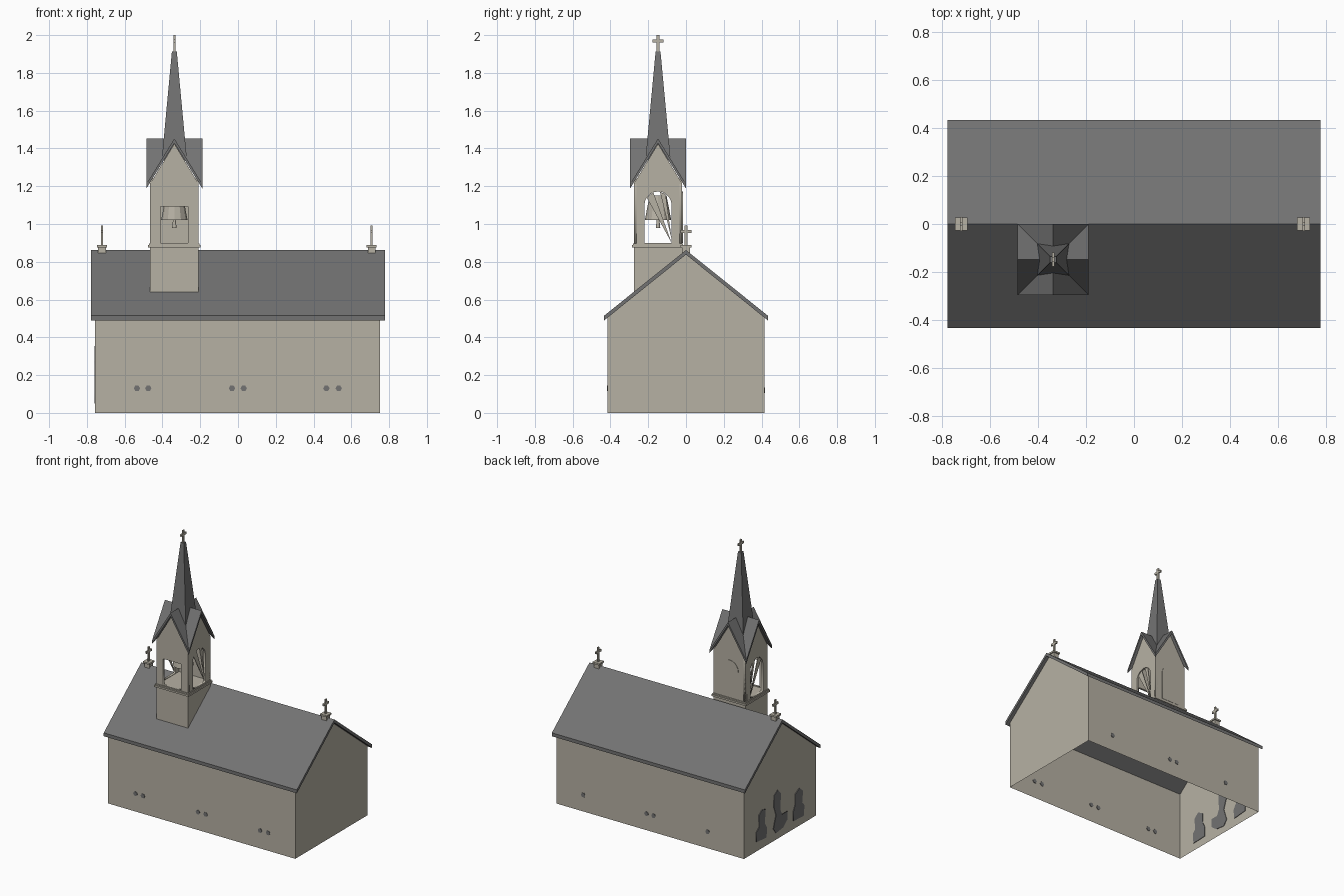
import bpy, bmesh, math
from mathutils import Vector

if "Cube" in bpy.data.objects:
    bpy.data.objects.remove(bpy.data.objects["Cube"])

def material(name, rgb):
    m = bpy.data.materials.new(name)
    m.diffuse_color = (*rgb, 1)
    m.use_nodes = True
    m.node_tree.nodes["Principled BSDF"].inputs["Base Color"].default_value = m.diffuse_color
    return m

STONE = material("pale_stone", (0.47, 0.44, 0.37))
SLATE = material("grey_slate", (0.17, 0.17, 0.17))
TX, TY = -0.337, -0.148      # tower centre
HW = 0.128                   # tower half width

def finish(name, bm, mat):
    me = bpy.data.meshes.new(name)
    bmesh.ops.recalc_face_normals(bm, faces=bm.faces)
    bm.to_mesh(me)
    bm.free()
    me.materials.append(mat)
    ob = bpy.data.objects.new(name, me)
    bpy.context.collection.objects.link(ob)
    return ob

def frustum(name, c, b, t, z0, z1, mat):
    """Four-sided block: b and t are (half x, half y) at the bottom and top."""
    bm = bmesh.new()
    rings = []
    for (hx, hy), z in ((b, z0), (t, z1)):
        rings.append([bm.verts.new((c[0] + sx * hx, c[1] + sy * hy, z))
                      for sx, sy in ((-1, -1), (1, -1), (1, 1), (-1, 1))])
    bm.faces.new(rings[0])
    bm.faces.new(rings[1])
    for i in range(4):
        j = (i + 1) % 4
        bm.faces.new((rings[0][i], rings[0][j], rings[1][j], rings[1][i]))
    return finish(name, bm, mat)

def box(name, c, hx, hy, z0, z1, mat):
    return frustum(name, c, (hx, hy), (hx, hy), z0, z1, mat)

def plate(name, loops, axis, pos, thick, mat):
    """Flat panel from 2D outlines (inner outlines are holes), facing x or y."""
    cu = bpy.data.curves.new(name, 'CURVE')
    cu.dimensions, cu.fill_mode, cu.extrude = '2D', 'BOTH', thick / 2
    for loop in loops:
        sp = cu.splines.new('POLY')
        sp.points.add(len(loop) - 1)
        for p, (u, v) in zip(sp.points, loop):
            p.co = (u, v, 0, 1)
        sp.use_cyclic_u = True
    tmp = bpy.data.objects.new(name + "_tmp", cu)
    bpy.context.collection.objects.link(tmp)
    dg = bpy.context.evaluated_depsgraph_get()
    me = bpy.data.meshes.new_from_object(tmp.evaluated_get(dg))
    bm = bmesh.new()
    bm.from_mesh(me)
    bpy.data.objects.remove(tmp)
    bpy.data.curves.remove(cu)
    bpy.data.meshes.remove(me)
    bmesh.ops.remove_doubles(bm, verts=bm.verts, dist=1e-5)
    for v in bm.verts:
        u, w, h = v.co.x, v.co.z, v.co.y
        v.co = (u, pos + w, h) if axis == 'y' else (pos + w, u, h)
    return finish(name, bm, mat)

def cross(name, x, y, z0, z1, w, arm_z):
    box(name + "_post", (x, y), 0.005, 0.008, z0, z1, STONE)
    box(name + "_arm", (x, y), 0.005, w, arm_z - 0.008, arm_z + 0.008, STONE)

# nave walls: open shell without floor or ceiling
bm = bmesh.new()
ends = []
for x in (-0.757, 0.752):
    ends.append([bm.verts.new((x, y, z)) for y, z in
                 ((-0.415, 0), (-0.415, 0.508), (0, 0.84), (0.415, 0.508), (0.415, 0))])
    bm.faces.new(ends[-1])
for i in (0, 3):
    bm.faces.new((ends[0][i], ends[0][i + 1], ends[1][i + 1], ends[1][i]))
finish("nave_walls", bm, STONE)

# nave roof: chevron profile run along x
bm = bmesh.new()
prof = ((-0.433, 0.49), (-0.433, 0.515), (0, 0.862), (0.433, 0.515), (0.433, 0.49), (0, 0.838))
ends = [[bm.verts.new((x, y, z)) for y, z in prof] for x in (-0.778, 0.777)]
for i in range(6):
    j = (i + 1) % 6
    bm.faces.new((ends[0][i], ends[0][j], ends[1][j], ends[1][i]))
for e in ends:
    bm.faces.new((e[0], e[1], e[2], e[5]))
    bm.faces.new((e[2], e[3], e[4], e[5]))
finish("nave_roof", bm, SLATE)

# small dark openings in the long walls
def spot(u, v=0.13, r=0.017):
    return [(u + r * math.cos(a * math.pi / 3), v + r * math.sin(a * math.pi / 3)) for a in range(6)]

plate("front_openings", [spot(u) for u in (-0.535, -0.475, -0.032, 0.03, 0.468, 0.533)],
      'y', -0.415, 0.006, SLATE)
plate("back_openings", [spot(u, 0.12) for u in (0.537, 0.028, -0.03, -0.465)],
      'y', 0.415, 0.006, SLATE)

# worn arched windows in the left gable
plate("gable_windows", [
    [(0.275, 0.07), (0.16, 0.06), (0.155, 0.13), (0.18, 0.17), (0.17, 0.27),
     (0.21, 0.28), (0.25, 0.25), (0.24, 0.17), (0.275, 0.14)],
    [(0.08, 0.09), (0.05, 0.05), (-0.03, 0.06), (-0.08, 0.10), (-0.08, 0.16), (-0.02, 0.16),
     (0.0, 0.20), (-0.005, 0.32), (0.03, 0.355), (0.07, 0.33), (0.075, 0.25), (0.05, 0.18)],
    [(-0.15, 0.06), (-0.27, 0.055), (-0.275, 0.13), (-0.25, 0.16), (-0.26, 0.24),
     (-0.22, 0.275), (-0.175, 0.25), (-0.17, 0.17), (-0.15, 0.13)]],
    'x', -0.757, 0.008, SLATE)

# tower base, cut off along the slope of the nave roof
base = box("tower_base", (TX, TY), HW, HW, 0.6, 0.88, STONE)
for v in base.data.vertices:
    if v.co.z < 0.7:
        v.co.z = 0.852 - 0.80 * abs(v.co.y)
box("tower_cornice", (TX, TY), 0.139, 0.139, 0.875, 0.888, STONE)
box("belfry_floor", (TX, TY), 0.133, 0.133, 0.888, 0.897, STONE)

# belfry walls with gabled tops and arched openings
def gable(c):
    return [(c - HW, 0.89), (c + HW, 0.89), (c + HW, 1.213), (c, 1.425), (c - HW, 1.213)]

def arch(c, r, z0=0.9, spring=1.1):
    return [(c - r, z0), (c + r, z0)] + [
        (c + r * math.cos(a * math.pi / 10), spring + r * math.sin(a * math.pi / 10)) for a in range(11)]

T = 0.015
square = [(TX - 0.072, 0.9), (TX + 0.072, 0.9), (TX + 0.072, 1.092), (TX - 0.072, 1.092)]
plate("belfry_front_wall", [gable(TX), square], 'y', TY - HW + T / 2, T, STONE)
plate("belfry_back_wall", [gable(TX)], 'y', TY + HW - T / 2, T, STONE)
plate("back_blind_arch", [arch(TX, 0.072)], 'y', TY + HW, 0.006, STONE)
for side, name in ((-1, "left"), (1, "right")):
    x = TX + side * (HW - T / 2)
    plate(f"belfry_{name}_wall", [gable(TY), arch(TY, 0.072)], 'x', x, T, STONE)
    # slanting slats across the opening
    plate(f"{name}_slat_wide", [[(TY + 0.072, 0.9), (TY - 0.025, 1.168), (TY - 0.06, 1.14)]],
          'x', x, 0.005, STONE)
    plate(f"{name}_slat_narrow", [[(TY + 0.072, 0.92), (TY + 0.04, 1.158), (TY + 0.01, 1.17)]],
          'x', x, 0.005, STONE)

# bell and clapper
for name, r0, r1, z0, z1 in (("bell", 0.07, 0.045, 1.02, 1.15), ("clapper", 0.012, 0.006, 0.98, 1.03)):
    bm = bmesh.new()
    bmesh.ops.create_cone(bm, cap_ends=True, segments=12, radius1=r0, radius2=r1, depth=z1 - z0)
    bmesh.ops.translate(bm, verts=bm.verts, vec=(TX, TY, (z0 + z1) / 2))
    finish(name, bm, STONE)

# tower roof: four crossing gables with valleys on the diagonals
bm = bmesh.new()
R = 0.148
centre = bm.verts.new((TX, TY, 1.452))
rim = []
for i in range(8):
    a = i * math.pi / 4
    k = R if i % 2 == 0 else R * math.sqrt(2)
    rim.append(bm.verts.new((TX + k * math.cos(a), TY + k * math.sin(a), 1.452 if i % 2 == 0 else 1.212)))
for i in range(8):
    bm.faces.new((centre, rim[i], rim[(i + 1) % 8]))
ext = bmesh.ops.extrude_face_region(bm, geom=bm.faces[:], use_keep_orig=True)
bmesh.ops.translate(bm, vec=(0, 0, -0.024),
                    verts=[g for g in ext["geom"] if isinstance(g, bmesh.types.BMVert)])
finish("tower_gable_roof", bm, SLATE)

# spire and its cross
frustum("spire", (TX, TY), (0.067, 0.067), (0.013, 0.013), 1.335, 1.912, SLATE)
cross("spire_cross", TX, TY, 1.905, 2.0, 0.03, 1.97)

# ridge finials at both ends of the nave
for x, name in ((-0.72, "left"), (0.707, "right")):
    box(f"{name}_finial_base", (x, 0), 0.02, 0.02, 0.845, 0.882, STONE)
    box(f"{name}_finial_cap", (x, 0), 0.027, 0.028, 0.876, 0.888, STONE)
    cross(f"{name}_finial_cross", x, 0, 0.888, 0.992, 0.03, 0.96)
